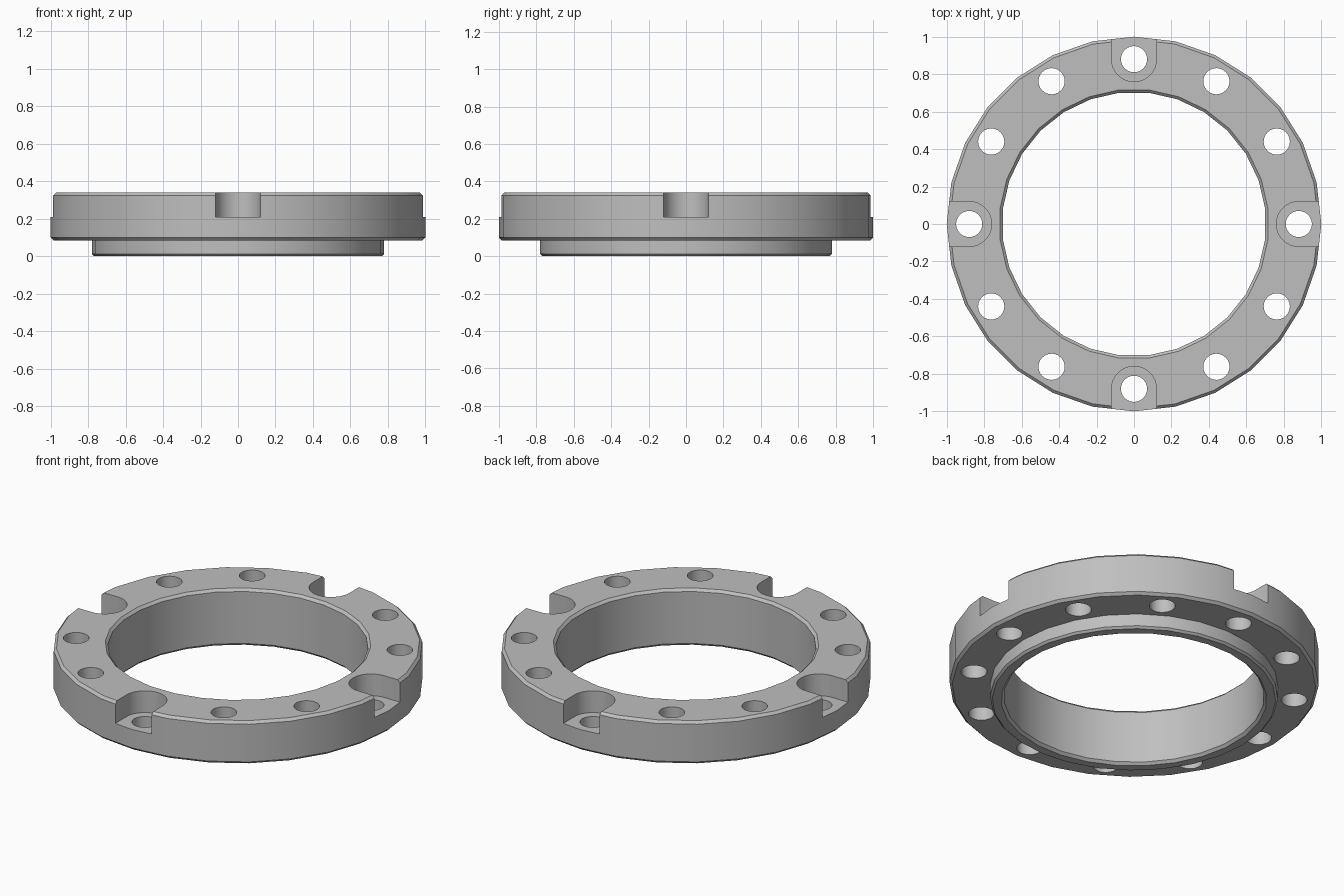
import bpy, bmesh
from math import radians, pi, cos, sin
from mathutils import Matrix

cube = bpy.data.objects.get("Cube")
if cube:
    bpy.data.objects.remove(cube, do_unlink=True)

SIDES = 28
BOLT_RADIUS = 0.88
TOP = 0.34
FLANGE_BOTTOM = 0.085
SLOT_FLOOR = 0.21

metal = bpy.data.materials.new("grey metal")
metal.use_nodes = True
grey = (0.52, 0.52, 0.52, 1)
metal.diffuse_color = grey
metal.node_tree.nodes["Principled BSDF"].inputs["Base Color"].default_value = grey


def add_loft(bm, rings):
    """Join stacked rings of points into a closed, capped solid."""
    loops = [[bm.verts.new(p) for p in ring] for ring in rings]
    n = len(loops[0])
    for low, high in zip(loops, loops[1:]):
        for i in range(n):
            j = (i + 1) % n
            bm.faces.new((low[i], low[j], high[j], high[i]))
    bm.faces.new(loops[0][::-1])
    bm.faces.new(loops[-1])


def circle(r, z, sides, phase=0.0):
    return [(r * cos(2 * pi * (i + phase) / sides),
             r * sin(2 * pi * (i + phase) / sides), z) for i in range(sides)]


def make_object(name, bm):
    bmesh.ops.recalc_face_normals(bm, faces=bm.faces)
    mesh = bpy.data.meshes.new(name)
    bm.to_mesh(mesh)
    bm.free()
    mesh.materials.append(metal)
    obj = bpy.data.objects.new(name, mesh)
    bpy.context.collection.objects.link(obj)
    return obj


def lathe(name, profile, phase=0.0):
    bm = bmesh.new()
    add_loft(bm, [circle(r, z, SIDES, phase) for r, z in profile])
    return make_object(name, bm)


def around(name, rings, count):
    """Repeat one solid around the z axis."""
    bm = bmesh.new()
    for k in range(count):
        old = set(bm.verts)
        add_loft(bm, rings)
        new = [v for v in bm.verts if v not in old]
        bmesh.ops.rotate(bm, verts=new, cent=(0, 0, 0),
                         matrix=Matrix.Rotation(2 * pi * k / count, 3, 'Z'))
    return make_object(name, bm)


def cut(target, cutter):
    mod = target.modifiers.new("cut", 'BOOLEAN')
    mod.operation = 'DIFFERENCE'
    mod.solver = 'EXACT'
    mod.object = cutter
    graph = bpy.context.evaluated_depsgraph_get()
    mesh = bpy.data.meshes.new_from_object(target.evaluated_get(graph))
    target.modifiers.clear()
    target.data = mesh
    bpy.data.objects.remove(cutter, do_unlink=True)


# Flange with a locating lip below, edges chamfered
flange = lathe("flange_ring", [
    (0.768, 0), (0.78, 0.012), (0.78, FLANGE_BOTTOM),
    (0.985, FLANGE_BOTTOM), (1, FLANGE_BOTTOM + 0.015),
    (1, TOP - 0.015), (0.985, TOP)])

# Central bore, chamfered at both ends
cut(flange, lathe("bore_cutter", [
    (0.74, -0.02), (0.72, 0), (0.705, 0.015),
    (0.705, TOP - 0.015), (0.72, TOP), (0.74, TOP + 0.02)], 0.5))

# Four round-ended slots open to the rim
half = 0.12
outline = [(1.2, -half), (1.2, half)]
for i in range(17):
    a = radians(90) + pi * i / 16
    outline.append((BOLT_RADIUS + half * cos(a), half * sin(a)))
cut(flange, around("slot_cutter", [[(x, y, z) for x, y in outline]
                                   for z in (SLOT_FLOOR, TOP + 0.1)], 4))

# Twelve bolt holes
cut(flange, around("hole_cutter", [
    [(x + BOLT_RADIUS, y, z) for x, y, z in circle(0.07, h, 24)]
    for h in (-0.1, TOP + 0.1)], 12))

# Smooth round walls, sharp edges
bpy.ops.object.select_all(action='DESELECT')
flange.select_set(True)
bpy.context.view_layer.objects.active = flange
bpy.ops.object.shade_smooth_by_angle(angle=radians(30))
